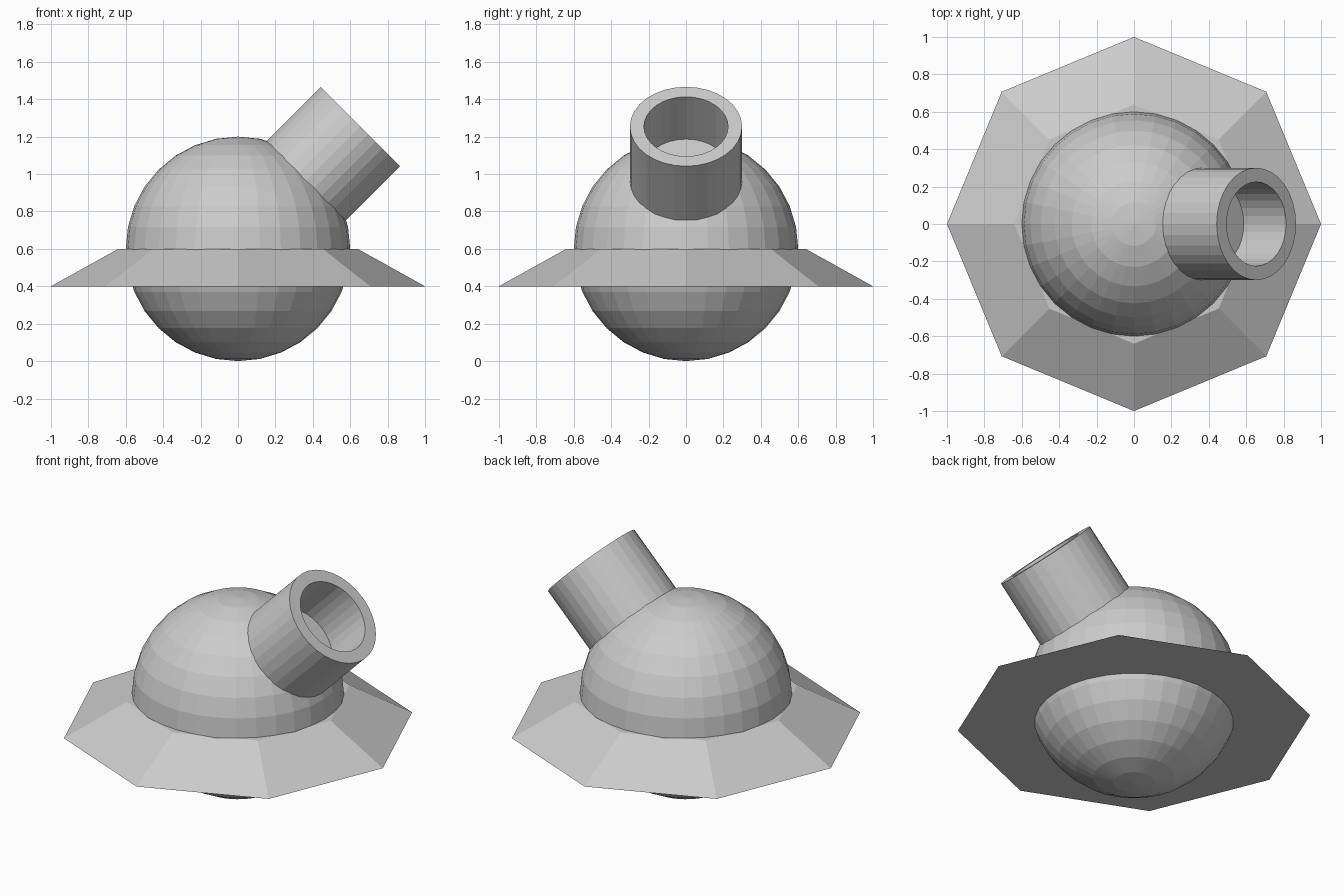
import bpy, bmesh, math
from mathutils import Matrix

if "Cube" in bpy.data.objects:
    bpy.data.objects.remove(bpy.data.objects["Cube"])


def add_object(name, bm):
    mesh = bpy.data.meshes.new(name)
    bmesh.ops.recalc_face_normals(bm, faces=bm.faces)
    bm.to_mesh(mesh)
    bm.free()
    obj = bpy.data.objects.new(name, mesh)
    bpy.context.collection.objects.link(obj)
    return obj


def lathe(name, profile, sides):
    """Revolve (radius, height) rings around z and cap both ends."""
    bm = bmesh.new()
    rings = [[bm.verts.new((r * math.cos(i * math.tau / sides),
                            r * math.sin(i * math.tau / sides), z))
              for i in range(sides)] for r, z in profile]
    for a, b in zip(rings, rings[1:]):
        for i in range(sides):
            j = (i + 1) % sides
            bm.faces.new((a[i], a[j], b[j], b[i]))
    bm.faces.new(rings[0])
    bm.faces.new(rings[-1])
    return add_object(name, bm)


CENTRE = (0, 0, 0.6)

# Faceted spherical body
bm = bmesh.new()
bmesh.ops.create_uvsphere(bm, u_segments=32, v_segments=16, radius=0.6)
body = add_object("body", bm)
body.location = CENTRE

# Eight-sided sloping skirt
lathe("skirt", [(1.0, 0.4), (0.64, 0.6)], 8)

# Tilted spout with a blind bore, aimed out from the body's centre
spout = lathe("spout", [(0.3, 0.33), (0.3, 0.925), (0.225, 0.925), (0.225, 0.605)], 32)
spout.matrix_world = Matrix.Translation(CENTRE) @ Matrix.Rotation(math.radians(45), 4, 'Y')
